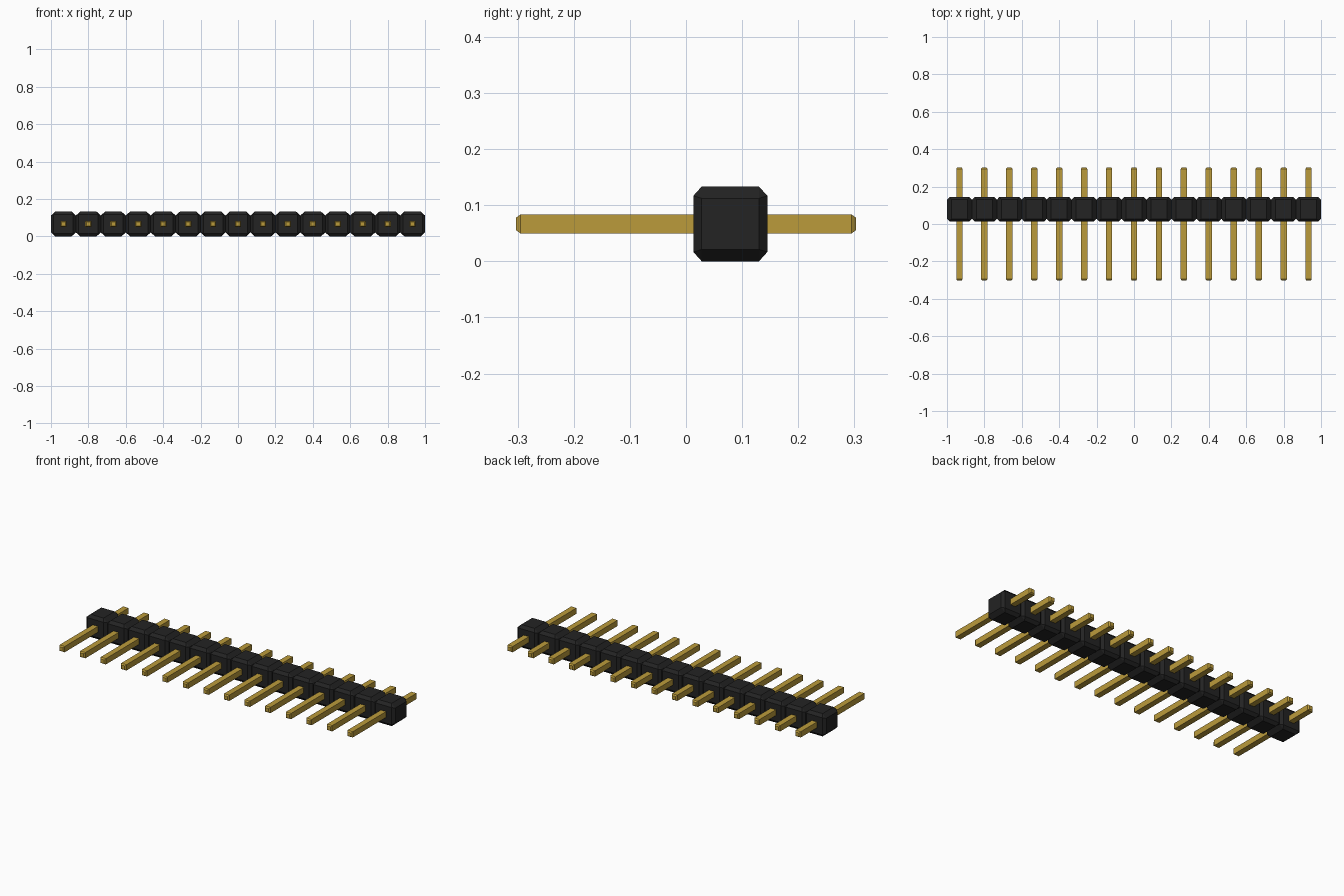
import bpy, bmesh

cube = bpy.data.objects.get("Cube")
if cube:
    bpy.data.objects.remove(cube)

COUNT = 15
PITCH = 2.0 / COUNT
MID_Z = PITCH / 2
BODY_Y = 0.079


def material(name, rgb):
    m = bpy.data.materials.new(name)
    m.use_nodes = True
    color = (*rgb, 1.0)
    m.diffuse_color = color
    m.node_tree.nodes["Principled BSDF"].inputs["Base Color"].default_value = color
    return m


def hull_mesh(name, boxes, mat):
    """Convex hull around the corners of several centred boxes (half sizes)."""
    bm = bmesh.new()
    for hx, hy, hz in boxes:
        for sx in (-1, 1):
            for sy in (-1, 1):
                for sz in (-1, 1):
                    bm.verts.new((sx * hx, sy * hy, sz * hz))
    bmesh.ops.convex_hull(bm, input=bm.verts[:])
    bmesh.ops.dissolve_limit(bm, angle_limit=0.02, verts=bm.verts[:], edges=bm.edges[:])
    bmesh.ops.recalc_face_normals(bm, faces=bm.faces[:])
    mesh = bpy.data.meshes.new(name)
    bm.to_mesh(mesh)
    bm.free()
    mesh.materials.append(mat)
    return mesh


black = material("black plastic", (0.017, 0.017, 0.017))
gold = material("gold metal", (0.50, 0.33, 0.044))

# Chamfered housing block: one box per pair of opposite faces
H = PITCH / 2
block = hull_mesh("housing_block", [(H, 0.051, 0.0455),
                                    (0.052, 0.066, 0.050),
                                    (0.043, 0.051, H)], black)

# Square pin with tapered tips
pin = hull_mesh("pin", [(0.017, 0.295, 0.017), (0.011, 0.303, 0.011)], gold)

# Row of blocks, each with a pin through it
for i in range(COUNT):
    x = (i - (COUNT - 1) / 2) * PITCH
    for mesh, y in ((block, BODY_Y), (pin, 0.0)):
        ob = bpy.data.objects.new(f"{mesh.name}_{i + 1}", mesh)
        ob.location = (x, y, MID_Z)
        bpy.context.collection.objects.link(ob)
